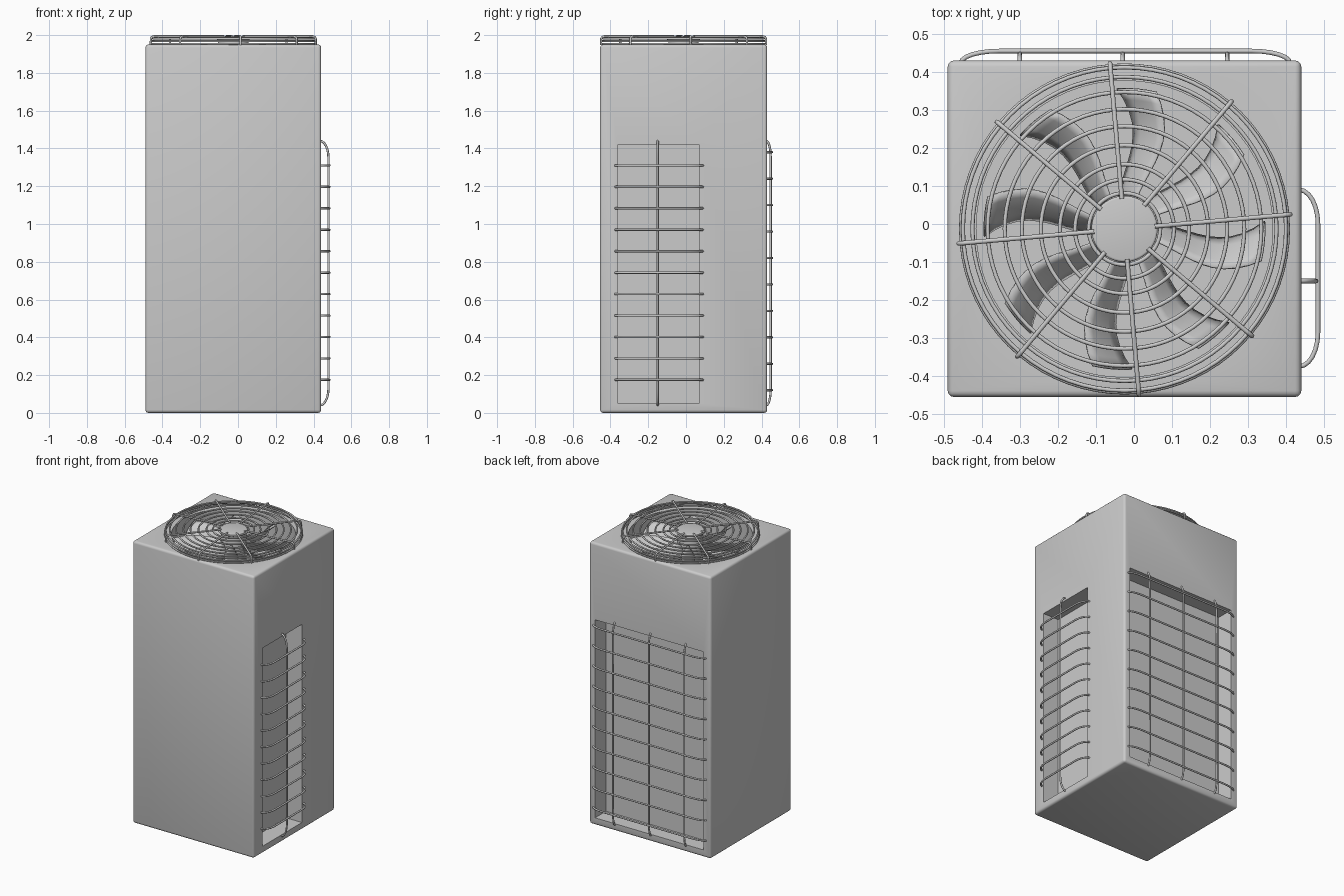
import bpy, bmesh, math
from mathutils import Vector

if "Cube" in bpy.data.objects:
    bpy.data.objects.remove(bpy.data.objects["Cube"])

CX, CY = -0.025, -0.013      # fan axis
WIRE = 0.006


def smooth(ob, angle=40):
    bpy.ops.object.select_all(action='DESELECT')
    ob.select_set(True)
    bpy.context.view_layer.objects.active = ob
    bpy.ops.object.shade_smooth_by_angle(angle=math.radians(angle))


def box(name, x0, x1, y0, y1, z0, z1):
    bpy.ops.mesh.primitive_cube_add(size=1, location=((x0 + x1) / 2, (y0 + y1) / 2, (z0 + z1) / 2))
    ob = bpy.context.object
    ob.name = name
    ob.scale = (x1 - x0, y1 - y0, z1 - z0)
    bpy.ops.object.transform_apply(location=False, rotation=False, scale=True)
    return ob


def cylinder(name, r, z0, z1, bevel=0):
    bpy.ops.mesh.primitive_cylinder_add(vertices=64, radius=r, depth=z1 - z0,
                                        location=(CX, CY, (z0 + z1) / 2))
    ob = bpy.context.object
    ob.name = name
    if bevel:
        add_bevel(ob, bevel)
    return ob


def add_bevel(ob, width):
    m = ob.modifiers.new("bevel", 'BEVEL')
    m.width, m.segments, m.limit_method = width, 3, 'ANGLE'
    bpy.context.view_layer.objects.active = ob
    bpy.ops.object.modifier_apply(modifier=m.name)
    smooth(ob)


def cut(ob, cutter):
    m = ob.modifiers.new("cut", 'BOOLEAN')
    m.operation, m.solver, m.object = 'DIFFERENCE', 'EXACT', cutter
    bpy.context.view_layer.objects.active = ob
    bpy.ops.object.modifier_apply(modifier=m.name)
    bpy.data.objects.remove(cutter)


def wires(name, paths):
    """One curve object holding several round wires."""
    cu = bpy.data.curves.new(name, 'CURVE')
    cu.dimensions = '3D'
    cu.bevel_depth, cu.bevel_resolution, cu.use_fill_caps = WIRE, 2, True
    for path in paths:
        sp = cu.splines.new('POLY')
        sp.points.add(len(path) - 1)
        for p, co in zip(sp.points, path):
            p.co = (*co, 1)
        sp.use_smooth = True
    ob = bpy.data.objects.new(name, cu)
    bpy.context.collection.objects.link(ob)
    return ob


def bulge(a, b, base, out, run):
    """Rounded bow from a to b: list of (position along, offset outward)."""
    arc = [(run * (1 - math.cos(t * math.pi / 12)), (out - base) * math.sin(t * math.pi / 12))
           for t in range(7)]
    return [(a + s, base + h) for s, h in arc] + [(b - s, base + h) for s, h in reversed(arc)]


# Cabinet with intake recesses and fan well
body = box("cabinet", -0.49, 0.44, -0.455, 0.43, 0, 1.95)
add_bevel(body, 0.016)
cut(body, box("right_cutter", 0.32, 0.6, -0.36, 0.07, 0.05, 1.42))
cut(body, box("back_cutter", -0.435, 0.395, 0.31, 0.6, 0.05, 1.42))
cut(body, cylinder("well_cutter", 0.39, 1.70, 2.1))
smooth(body)

# Right intake guard
side = bulge(-0.375, 0.09, 0.434, 0.484, 0.09)
wires("right_guard_bars", [[(o, s, 0.175 + 0.1135 * i) for s, o in side] for i in range(11)])
wires("right_guard_upright", [[(o, -0.15, z) for z, o in bulge(0.04, 1.44, 0.434, 0.479, 0.09)]])

# Back intake guard
back = bulge(-0.455, 0.41, 0.424, 0.455, 0.10)
wires("back_guard_bars", [[(s, o, 0.12 + 0.14 * i) for s, o in back] for i in range(10)])
wires("back_guard_uprights", [[(x, o, z) for z, o in bulge(0.04, 1.44, 0.424, 0.448, 0.08)]
                              for x in (-0.30, -0.03, 0.245)])

# Fan guard rings: flat spiral of circles plus the stacked rim
rings = [(r, 1.984) for r in (0.094, 0.13, 0.17, 0.22, 0.27, 0.315, 0.36, 0.40)]
rings += [(0.425, 1.982), (0.43, 1.968), (0.43, 1.954)]
for i, (r, z) in enumerate(rings):
    bpy.ops.mesh.primitive_torus_add(location=(CX, CY, z), major_radius=r, minor_radius=WIRE * 0.9,
                                     major_segments=72, minor_segments=8)
    bpy.context.object.name = f"fan_guard_ring_{i + 1}"
    bpy.ops.object.shade_smooth()

# Fan guard spokes, bent down at the rim
spokes = []
for k in range(8):
    a = math.radians(5 + 45 * k)
    spokes.append([(CX + r * math.cos(a), CY + r * math.sin(a), z) for r, z in
                   ((0.08, 1.994), (0.42, 1.994), (0.433, 1.99), (0.438, 1.98), (0.438, 1.947))])
wires("fan_guard_spokes", spokes)

# Hub cap and motor
cylinder("fan_hub_cap", 0.087, 1.972, 1.992, 0.006)
cylinder("fan_motor", 0.08, 1.71, 1.975, 0.006)

# Fan blades: bowed and pitched strips
bm = bmesh.new()
NR, NW = 10, 4
for k in range(8):
    grid = []
    for i in range(NR + 1):
        t = i / NR
        r = 0.075 + 0.295 * t
        mid = 40 + 45 * k - 10 * math.sin(math.pi * t)
        half = (0.022 + 0.03 * t) / r
        row = []
        for j in range(NW + 1):
            w = 2 * j / NW - 1
            a = math.radians(mid) + half * w
            row.append(bm.verts.new((CX + r * math.cos(a), CY + r * math.sin(a),
                                     1.88 - 0.045 * w - 0.008 * w * w)))
        grid.append(row)
    for i in range(NR):
        for j in range(NW):
            bm.faces.new((grid[i][j], grid[i + 1][j], grid[i + 1][j + 1], grid[i][j + 1]))
me = bpy.data.meshes.new("fan_blades")
bm.to_mesh(me)
bm.free()
blades = bpy.data.objects.new("fan_blades", me)
bpy.context.collection.objects.link(blades)
sol = blades.modifiers.new("thickness", 'SOLIDIFY')
sol.thickness, sol.offset = 0.005, 0
smooth(blades)
